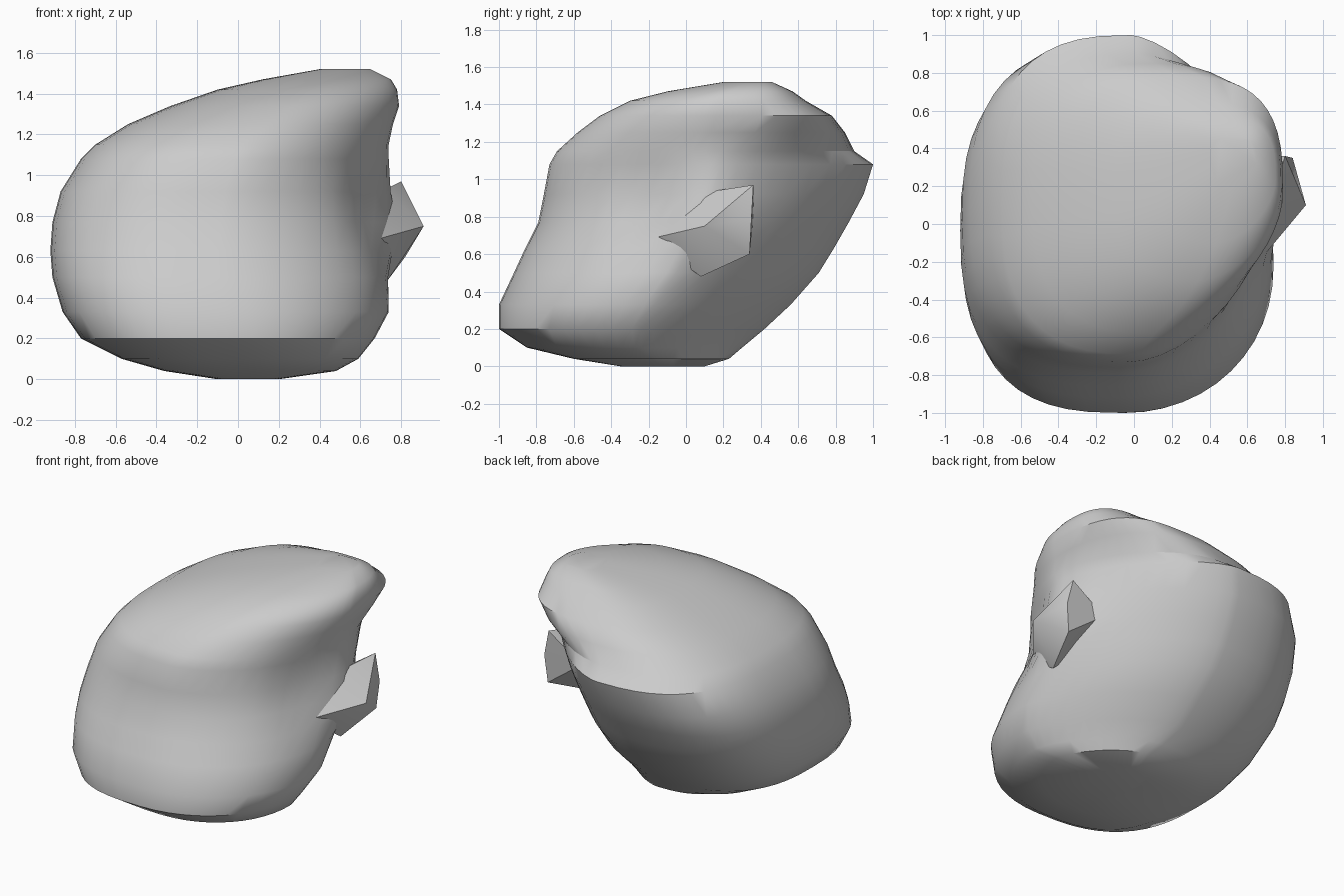
import bpy, bmesh, math
from mathutils import Vector

cube = bpy.data.objects.get("Cube")
if cube:
    bpy.data.objects.remove(cube, do_unlink=True)

stone = bpy.data.materials.new("stone_grey")
stone.use_nodes = True
GREY = (0.6, 0.6, 0.6, 1)
stone.diffuse_color = GREY
stone.node_tree.nodes["Principled BSDF"].inputs["Base Color"].default_value = GREY

SEGMENTS = 48


def finish(bm, name, angle):
    """Turn a bmesh into a named object with smooth shading and sharp creases."""
    bmesh.ops.recalc_face_normals(bm, faces=bm.faces)
    mesh = bpy.data.meshes.new(name)
    bm.to_mesh(mesh)
    bm.free()
    mesh.materials.append(stone)
    obj = bpy.data.objects.new(name, mesh)
    bpy.context.collection.objects.link(obj)
    bpy.ops.object.select_all(action="DESELECT")
    obj.select_set(True)
    bpy.context.view_layer.objects.active = obj
    bpy.ops.object.shade_smooth_by_angle(angle=math.radians(angle))
    return obj


def blend(z, low, high, start, end):
    t = min(max((z - start) / (end - start), 0), 1)
    return low + (high - low) * t


def corner_power(east, north, z):
    """How square each corner of a slice is: low is chamfered, high is boxy."""
    if east and north:
        return blend(z, 1.5, 3, 1.1, 1.35)
    if east:
        return blend(z, 2.1, 1.7, 0.3, 1)
    return 2.7


def bell(value, centre, width):
    return math.exp(-((value - centre) / width) ** 2)


def slice_ring(bm, z, left, right, front, back):
    """One horizontal slice of the boulder, a superellipse inside its bounds."""
    ring = []
    for i in range(SEGMENTS):
        a = math.tau * i / SEGMENTS
        c, s = math.cos(a), math.sin(a)
        power = 2 / corner_power(c > 0, s > 0, z)
        x = (left + right) / 2 + math.copysign(abs(c) ** power, c) * (right - left) / 2
        y = (front + back) / 2 + math.copysign(abs(s) ** power, s) * (back - front) / 2
        if c > 0:
            # Shallow hollow, then the swelling that carries the knob
            x -= 0.07 * c * bell(y, -0.25, 0.22) * bell(z, 0.85, 0.25)
            x += 0.07 * c * bell(y, 0.15, 0.2) * bell(z, 0.72, 0.16)
        ring.append(bm.verts.new((x, y, z)))
    return ring


# Boulder slices: height, left, right, front, back
SLICES = [
    (0, -0.1, 0.2, -0.35, 0.1),
    (0.04, -0.36, 0.48, -0.6, 0.23),
    (0.1, -0.57, 0.59, -0.85, 0.3),
    (0.2, -0.77, 0.67, -1, 0.42),
    (0.33, -0.86, 0.74, -1, 0.56),
    (0.5, -0.91, 0.74, -0.92, 0.71),
    (0.63, -0.92, 0.74, -0.86, 0.79),
    (0.77, -0.91, 0.74, -0.79, 0.87),
    (0.92, -0.87, 0.74, -0.76, 0.95),
    (1.08, -0.77, 0.74, -0.73, 1),
    (1.15, -0.7, 0.74, -0.69, 0.9),
    (1.25, -0.54, 0.76, -0.58, 0.85),
    (1.34, -0.33, 0.79, -0.46, 0.78),
    (1.42, -0.1, 0.78, -0.3, 0.64),
    (1.47, 0.12, 0.75, -0.1, 0.57),
    (1.52, 0.4, 0.65, 0.2, 0.46),
]

# Main boulder
bm = bmesh.new()
rings = [slice_ring(bm, *row) for row in SLICES]
for lower, upper in zip(rings, rings[1:]):
    for i in range(SEGMENTS):
        j = (i + 1) % SEGMENTS
        bm.faces.new((lower[i], lower[j], upper[j], upper[i]))
bm.faces.new(rings[0])
bm.faces.new(rings[-1])
finish(bm, "boulder", 35)

# Craggy knob on the side, broken off sharply towards the back
bm = bmesh.new()
for point in [(0.91, 0.1, 0.75), (0.8, 0.36, 0.97), (0.84, 0.35, 0.79),
              (0.82, 0.34, 0.6), (0.73, 0.08, 0.48), (0.66, -0.2, 0.68),
              (0.55, 0.36, 0.8), (0.72, 0.1, 0.93), (0.5, 0.1, 0.7)]:
    bm.verts.new(Vector(point))
bmesh.ops.convex_hull(bm, input=bm.verts)
finish(bm, "side_knob", 40)
